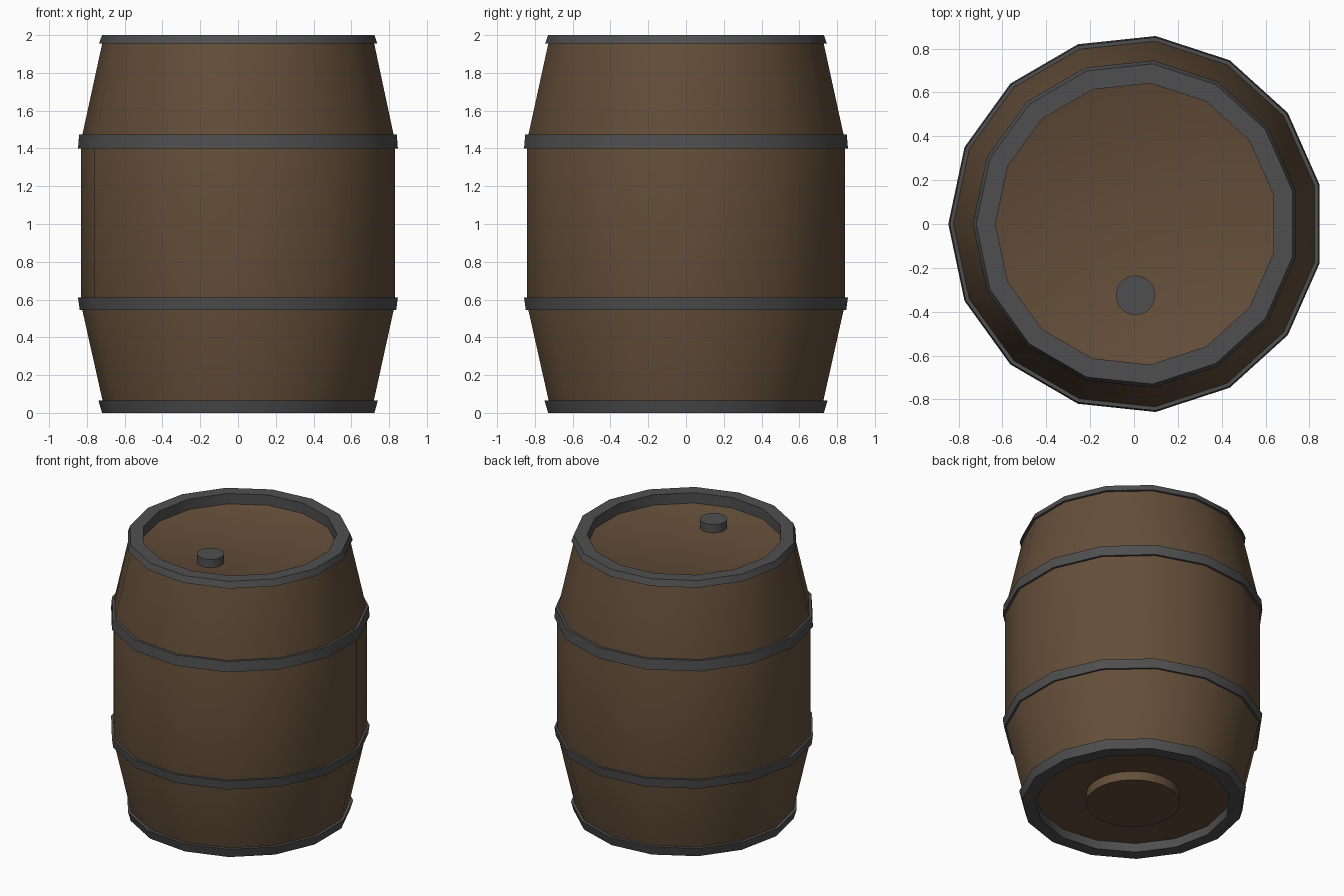
import bpy, bmesh, math

cube = bpy.data.objects.get("Cube")
if cube:
    bpy.data.objects.remove(cube, do_unlink=True)

SIDES = 15
CENTRE_X = 0.009
X_SCALE = 0.993


def material(name, colour):
    mat = bpy.data.materials.new(name)
    mat.use_nodes = True
    rgba = (*colour, 1.0)
    mat.diffuse_color = rgba
    mat.node_tree.nodes["Principled BSDF"].inputs["Base Color"].default_value = rgba
    return mat


wood = material("brown wood", (0.127, 0.076, 0.041))
iron = material("dark iron", (0.078, 0.078, 0.078))


def lathe(name, profile, mat, sides=SIDES, centre=(CENTRE_X, 0), closed=False):
    """Spin (radius, height) points about the z axis; open profiles get end caps."""
    bm = bmesh.new()
    rings = []
    for radius, z in profile:
        ring = []
        for i in range(sides):
            a = math.pi + math.tau * i / sides
            ring.append(bm.verts.new((centre[0] + X_SCALE * radius * math.cos(a),
                                      centre[1] + radius * math.sin(a), z)))
        rings.append(ring)
    pairs = list(zip(rings, rings[1:]))
    if closed:
        pairs.append((rings[-1], rings[0]))
    else:
        bm.faces.new(rings[0])
        bm.faces.new(rings[-1])
    for low, high in pairs:
        for i in range(sides):
            j = (i + 1) % sides
            bm.faces.new((low[i], low[j], high[j], high[i]))
    bmesh.ops.recalc_face_normals(bm, faces=bm.faces)
    mesh = bpy.data.meshes.new(name)
    bm.to_mesh(mesh)
    bm.free()
    mesh.materials.append(mat)
    obj = bpy.data.objects.new(name, mesh)
    bpy.context.collection.objects.link(obj)
    bpy.ops.object.select_all(action="DESELECT")
    obj.select_set(True)
    bpy.context.view_layer.objects.active = obj
    bpy.ops.object.shade_smooth_by_angle(angle=math.radians(30))
    return obj


# Wooden body with recessed ends
lathe("barrel_body", [(0.66, 0.065), (0.73, 0.06), (0.846, 0.575), (0.846, 1.44),
                      (0.732, 1.96), (0.66, 1.925)], wood)

# End rims: sloped outside, flat edge, straight inner wall
lathe("top_rim", [(0.71, 1.955), (0.75, 1.955), (0.734, 2.0),
                  (0.645, 2.0), (0.645, 1.92)], iron, closed=True)
lathe("bottom_rim", [(0.71, 0.065), (0.753, 0.065), (0.734, 0.0),
                     (0.645, 0.0), (0.645, 0.07)], iron, closed=True)

# Middle hoops, widest towards the belly
lathe("upper_hoop", [(0.82, 1.40), (0.862, 1.40), (0.856, 1.475), (0.82, 1.475)],
      iron, closed=True)
lathe("lower_hoop", [(0.82, 0.61), (0.862, 0.61), (0.853, 0.545), (0.82, 0.545)],
      iron, closed=True)

# Bung on the lid and plug under the base
lathe("lid_bung", [(0.09, 1.92), (0.09, 1.985)], iron, 32, (0.007, -0.325))
lathe("base_plug", [(0.31, 0.0), (0.31, 0.07)], wood, 32)
